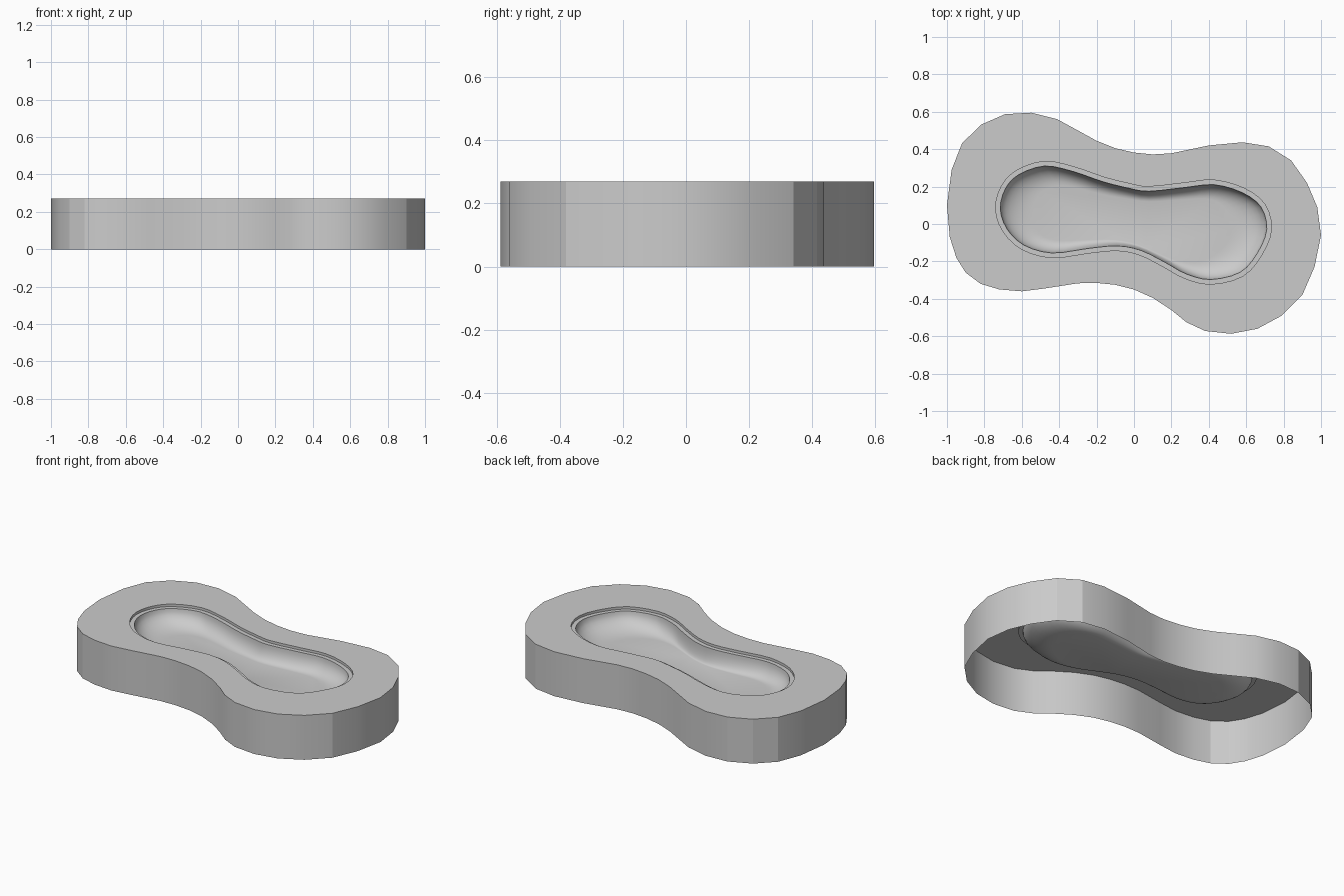
import bpy
import bmesh
import math
from mathutils import Vector

TOP = 0.27        # height of the deck
LEDGE = 0.015     # step below the deck around the bowl
DEPTH = 0.11      # bowl floor below the deck

if "Cube" in bpy.data.objects:
    bpy.data.objects.remove(bpy.data.objects["Cube"], do_unlink=True)

# Outlines run clockwise from the left end
outer = [(-1, .1), (-.975, .29), (-.92, .43), (-.82, .53), (-.69, .587), (-.55, .595),
         (-.41, .56), (-.3, .5), (-.2, .445), (-.1, .405), (0, .382), (.1, .372),
         (.2, .378), (.4, .42), (.58, .437), (.72, .415), (.84, .34), (.925, .22),
         (.98, .09), (1, -.06), (.965, -.23), (.9, -.38), (.79, -.49), (.66, -.56),
         (.52, -.587), (.38, -.572), (.28, -.525), (.2, -.46), (.1, -.395), (0, -.35),
         (-.1, -.325), (-.2, -.315), (-.3, -.317), (-.48, -.345), (-.6, -.36),
         (-.72, -.35), (-.82, -.32), (-.9, -.26), (-.95, -.18), (-.985, -.07)]
rim = [(-.74, .08), (-.71, .2), (-.63, .285), (-.48, .335), (-.32, .305), (-.16, .25),
       (-.02, .215), (.08, .2), (.27, .22), (.43, .235), (.59, .19), (.7, .105),
       (.735, -.03), (.68, -.17), (.58, -.28), (.41, -.322), (.27, -.29), (.16, -.23),
       (.03, -.165), (-.09, -.142), (-.24, -.155), (-.44, -.18), (-.6, -.135), (-.7, -.04)]
floor = [(-.54, .06), (-.53, .12), (-.49, .175), (-.41, .205), (-.31, .195), (-.18, .16),
         (-.04, .135), (.08, .12), (.25, .13), (.38, .135), (.46, .11), (.505, .05),
         (.52, -.03), (.49, -.11), (.42, -.17), (.33, -.205), (.23, -.195), (.14, -.16),
         (.02, -.11), (-.1, -.085), (-.24, -.085), (-.38, -.09), (-.48, -.07), (-.53, -.005)]


def smooth_loop(points, steps=3):
    """Closed curve passing through all the points."""
    pts = [Vector(p) for p in points]
    n, result = len(pts), []
    for i in range(n):
        a, b, c, d = (pts[(i + k) % n] for k in (-1, 0, 1, 2))
        for s in range(steps):
            t = s / steps
            result.append(b + (c - a) * t / 2 + (a - b * 2.5 + c * 2 - d / 2) * t * t
                          + (b * 3 - a - c * 3 + d) / 2 * t ** 3)
    return result


def inset(loop, amount):
    """Move a clockwise loop inwards."""
    n, result = len(loop), []
    for i, p in enumerate(loop):
        along = (loop[(i + 1) % n] - loop[i - 1]).normalized()
        result.append(p + Vector((along.y, -along.x)) * amount)
    return result


def ring(bm, loop, z):
    return [bm.verts.new((p[0], p[1], z)) for p in loop]


def bridge(bm, upper, lower):
    n = len(upper)
    return [bm.faces.new((upper[i], upper[(i + 1) % n], lower[(i + 1) % n], lower[i]))
            for i in range(n)]


def finish(bm, name, material, angle=35):
    mesh = bpy.data.meshes.new(name)
    bm.to_mesh(mesh)
    bm.free()
    mesh.materials.append(material)
    obj = bpy.data.objects.new(name, mesh)
    bpy.context.collection.objects.link(obj)
    bpy.ops.object.select_all(action='DESELECT')
    obj.select_set(True)
    bpy.context.view_layer.objects.active = obj
    bpy.ops.object.shade_smooth_by_angle(angle=math.radians(angle))
    return obj


grey = bpy.data.materials.new("light grey")
grey.use_nodes = True
colour = (0.6, 0.6, 0.6, 1)
grey.diffuse_color = colour
grey.node_tree.nodes["Principled BSDF"].inputs["Base Color"].default_value = colour

rim_loop = smooth_loop(rim)
floor_loop = smooth_loop(floor)
lip_loop = inset(rim_loop, 0.025)

# Outer wall, open underneath
bm = bmesh.new()
for face in bridge(bm, ring(bm, outer, TOP), ring(bm, outer, 0)):
    face.normal_flip()
bmesh.ops.recalc_face_normals(bm, faces=bm.faces)
finish(bm, "outer_wall", grey, 20)

# Flat deck with the bowl opening
bm = bmesh.new()
edges = []
for loop in (outer, rim_loop):
    verts = ring(bm, loop, TOP)
    edges += [bm.edges.new((verts[i - 1], verts[i])) for i in range(len(verts))]
bmesh.ops.triangle_fill(bm, edges=edges, use_beauty=True, normal=(0, 0, 1))
for face in bm.faces:
    face.normal_update()
    if face.normal.z < 0:
        face.normal_flip()
finish(bm, "deck", grey)

# Bowl: stepped lip, rounded side and flat floor
bm = bmesh.new()
rings = [ring(bm, rim_loop, TOP), ring(bm, rim_loop, TOP - LEDGE),
         ring(bm, lip_loop, TOP - LEDGE)]
STEPS = 8
for k in range(1, STEPS + 1):
    a = k / STEPS * math.pi / 2
    loop = [p.lerp(q, 1 - math.cos(a)) for p, q in zip(lip_loop, floor_loop)]
    rings.append(ring(bm, loop, TOP - LEDGE - (DEPTH - LEDGE) * math.sin(a)))
for upper, lower in zip(rings, rings[1:]):
    bridge(bm, upper, lower)
base = bm.faces.new(rings[-1])
bmesh.ops.recalc_face_normals(bm, faces=bm.faces)
base.normal_update()
if base.normal.z < 0:
    bmesh.ops.reverse_faces(bm, faces=bm.faces)
finish(bm, "bowl", grey)
